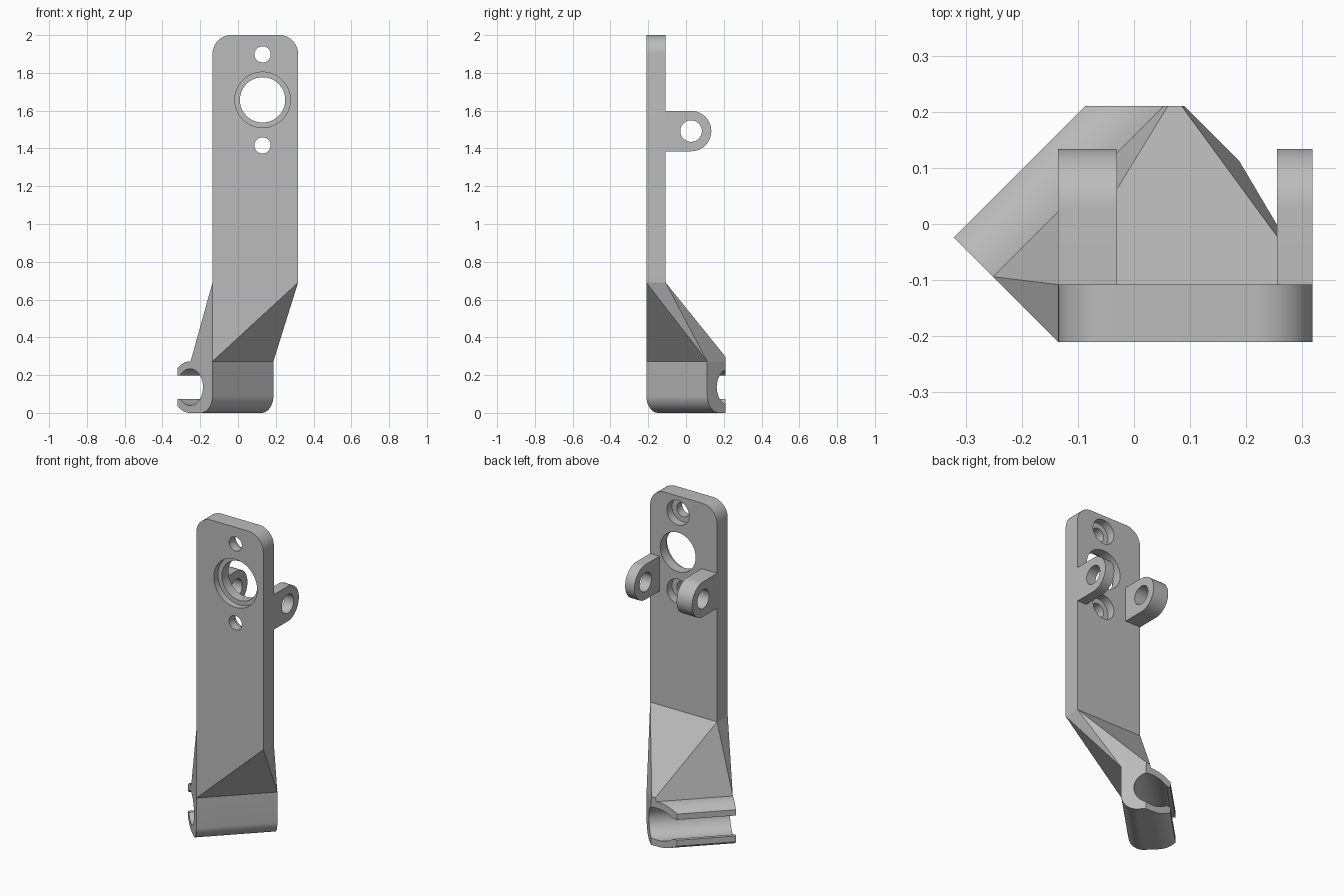
import bpy, bmesh, math
from mathutils import Vector as V

if "Cube" in bpy.data.objects:
    bpy.data.objects.remove(bpy.data.objects["Cube"])

grey = bpy.data.materials.new("plain grey")
grey.diffuse_color = (0.5, 0.5, 0.5, 1)
grey.use_nodes = True
grey.node_tree.nodes["Principled BSDF"].inputs["Base Color"].default_value = grey.diffuse_color
X, Y, Z = V((1, 0, 0)), V((0, 1, 0)), V((0, 0, 1))


def finish(bm, name):
    bmesh.ops.recalc_face_normals(bm, faces=bm.faces)
    me = bpy.data.meshes.new(name)
    bm.to_mesh(me)
    bm.free()
    me.materials.append(grey)
    ob = bpy.data.objects.new(name, me)
    bpy.context.collection.objects.link(ob)
    return ob


def prism(name, profile, origin, u, v, sweep):
    """Extrude a 2D profile, drawn on axes u and v, along the sweep vector."""
    bm = bmesh.new()
    f = bm.faces.new([bm.verts.new(V(origin) + u * a + v * b) for a, b in profile])
    new = bmesh.ops.extrude_face_region(bm, geom=[f])["geom"]
    bmesh.ops.translate(bm, vec=sweep, verts=[g for g in new if isinstance(g, bmesh.types.BMVert)])
    return finish(bm, name)


def arc(cx, cy, r, a0, a1, n=16):
    return [(cx + r * math.cos(math.radians(a0 + (a1 - a0) * i / n)),
             cy + r * math.sin(math.radians(a0 + (a1 - a0) * i / n))) for i in range(n + 1)]


def cut(ob, cutter):
    m = ob.modifiers.new("cut", 'BOOLEAN')
    m.operation, m.solver, m.object = 'DIFFERENCE', 'EXACT', cutter
    bpy.context.view_layer.objects.active = ob
    bpy.ops.object.modifier_apply(modifier=m.name)
    bpy.data.objects.remove(cutter)


def drill(ob, x, z, r, y0, y1):
    cut(ob, prism("cutter", arc(x, z, r, 0, 360, 64)[:-1], (0, y0, 0), X, Z, Y * (y1 - y0)))


# Main plate with rounded top corners
L, R, F, B, ZB = -0.135, 0.318, -0.21, -0.108, 0.69
plate = prism("back_plate", [(L, ZB), (R, ZB)] + arc(R - 0.1, 1.9, 0.1, 0, 90)
              + arc(L + 0.1, 1.9, 0.1, 90, 180), (0, F, 0), X, Z, Y * (B - F))

# Stepped centre hole, and two screw holes counterbored from the back
drill(plate, 0.13, 1.657, 0.12, -0.3, 0)
drill(plate, 0.13, 1.657, 0.147, -0.3, -0.17)
for z in (1.898, 1.416):
    drill(plate, 0.13, z, 0.043, -0.3, 0)
    drill(plate, 0.13, z, 0.075, -0.158, 0)

# Hinge lugs on the back
lugs = []
for name, x0, x1 in (("left_lug", L, -0.03), ("right_lug", 0.255, R)):
    lug = prism(name, [(B, 1.385)] + arc(0.027, 1.492, 0.107, -90, 90, 24) + [(B, 1.599)],
                (x0, 0, 0), Y, Z, X * (x1 - x0))
    cut(lug, prism("cutter", arc(0.027, 1.492, 0.057, 0, 360, 48)[:-1],
                   (x0 - 0.1, 0, 0), Y, Z, X * (x1 - x0 + 0.2)))
    lugs.append(lug)

# Open tube clip, turned 45 degrees
S, U = V((1, 1, 0)).normalized(), V((-1, 1, 0)).normalized()
O, LEN = V((L, F, 0)), 0.456
W, UC, RO, RI, GAP, TOP = 0.263, 0.168, 0.1365, 0.097, 0.0625, 0.273
a_out = math.degrees(math.acos((W - UC) / RO))
a_in = math.degrees(math.asin(GAP / RI))
profile = ([(0, TOP)] + arc(UC, RO, RO, 90, a_out)
           + [(W, RO + GAP)] + arc(UC, RO, RI, a_in, 360 - a_in, 40) + [(W, RO - GAP)]
           + arc(UC, RO, RO, -a_out, -90) + arc(0.09, 0.09, 0.09, 270, 180))
clip = prism("tube_clip", profile, O, U, Z, S * LEN)

# Twisted neck: hull between plate bottom and clip top
bm = bmesh.new()
for x in (L, R):
    for y in (F, B):
        bm.verts.new((x, y, ZB))
for s in (0, LEN):
    for u in (0, UC - 0.004):
        bm.verts.new(O + S * s + U * u + Z * TOP)
bmesh.ops.convex_hull(bm, input=bm.verts)
neck = finish(bm, "neck")

# Trim the neck and clip flat at the back
box = [(-1, -1), (1, -1), (1, 1), (-1, 1)]
for ob in (neck, clip):
    cut(ob, prism("cutter", box, (0, 0.21, 0), X, Z, Y))

# Smooth the round surfaces, keep edges sharp
bpy.ops.object.select_all(action='DESELECT')
for ob in [plate, neck, clip] + lugs:
    ob.select_set(True)
bpy.context.view_layer.objects.active = plate
bpy.ops.object.shade_smooth_by_angle(angle=math.radians(30))
